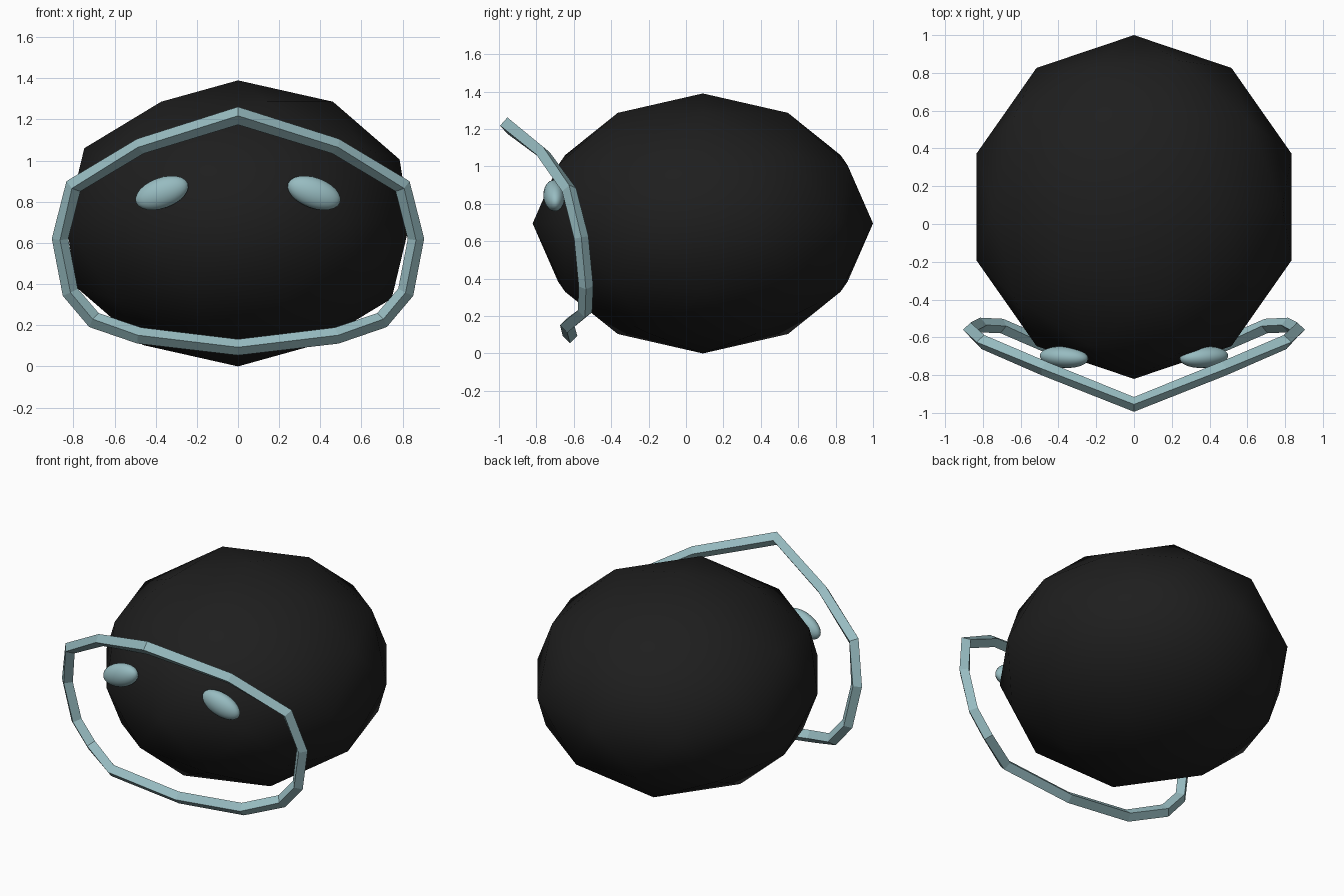
import bpy, bmesh, math
from mathutils import Vector

if "Cube" in bpy.data.objects:
    bpy.data.objects.remove(bpy.data.objects["Cube"])


def material(name, rgb):
    m = bpy.data.materials.new(name)
    m.diffuse_color = (*rgb, 1)
    m.use_nodes = True
    m.node_tree.nodes["Principled BSDF"].inputs["Base Color"].default_value = m.diffuse_color
    return m


black = material("soot_black", (0.013, 0.013, 0.013))
teal = material("pale_teal", (0.31, 0.50, 0.53))


def finish(obj, name, mat, smooth):
    obj.name = name
    obj.data.materials.append(mat)
    for p in obj.data.polygons:
        p.use_smooth = smooth


# Faceted round body
bpy.ops.mesh.primitive_ico_sphere_add(subdivisions=2, radius=1, location=(0, 0.09, 0.695))
body = bpy.context.object
body.scale = (0.878, 0.91, 0.695)
finish(body, "body", black, True)

# Slanted eyes, drooping outward
for side, name in ((-1, "left_eye"), (1, "right_eye")):
    bpy.ops.mesh.primitive_uv_sphere_add(segments=24, ring_count=12, radius=1,
                                         location=(side * 0.37, -0.705, 0.843))
    eye = bpy.context.object
    eye.scale = (0.135, 0.057, 0.074)
    eye.rotation_euler = (0, side * math.radians(20), side * math.radians(4))
    finish(eye, name, teal, True)

# Face rim: square bar swept around a closed path, one corner facing forward
half = [(0, -0.955, 1.218), (0.475, -0.765, 1.07), (0.80, -0.625, 0.875),
        (0.865, -0.56, 0.62), (0.815, -0.535, 0.36), (0.70, -0.54, 0.225),
        (0.48, -0.635, 0.15), (0, -0.62, 0.093)]
path = [Vector(p) for p in half]
path += [Vector((-p.x, p.y, p.z)) for p in path[-2:0:-1]]
bm = bmesh.new()
rings = []
n = len(path)
r = 0.039
for i, p in enumerate(path):
    a = (p - path[i - 1]).normalized()
    b = (path[(i + 1) % n] - p).normalized()
    t = (a + b).normalized()
    front = Vector((0, -1, 0))
    front = (front - t * front.dot(t)).normalized()
    across = t.cross(front) / max(t.dot(a), 0.6)  # widen at the mitre
    rings.append([bm.verts.new(p + d * r) for d in (front, across, -front, -across)])
for i in range(n):
    a, b = rings[i], rings[(i + 1) % n]
    for j in range(4):
        k = (j + 1) % 4
        bm.faces.new((a[j], a[k], b[k], b[j]))
bmesh.ops.recalc_face_normals(bm, faces=bm.faces)
mesh = bpy.data.meshes.new("face_rim")
bm.to_mesh(mesh)
bm.free()
rim = bpy.data.objects.new("face_rim", mesh)
bpy.context.collection.objects.link(rim)
finish(rim, "face_rim", teal, False)
